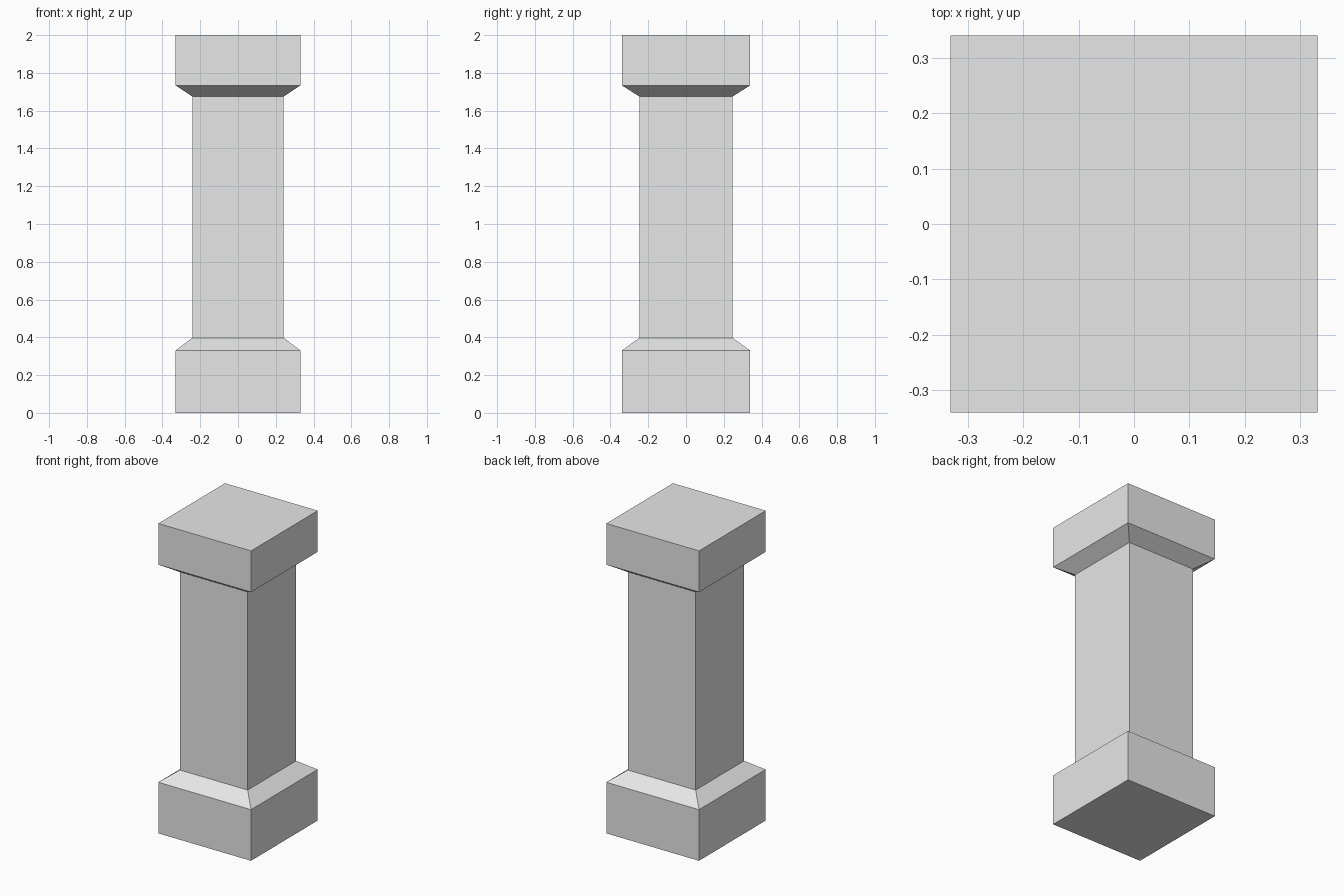
import bpy

cube = bpy.data.objects.get("Cube")
if cube:
    bpy.data.objects.remove(cube, do_unlink=True)

stone = bpy.data.materials.new("light_grey_stone")
stone.use_nodes = True
colour = (0.8, 0.8, 0.8, 1)
stone.diffuse_color = colour
stone.node_tree.nodes["Principled BSDF"].inputs["Base Color"].default_value = colour

# Half width and half depth of the wide blocks and of the shaft
BLOCK = (0.331, 0.34)
SHAFT = (0.242, 0.247)

# Square pillar outline from bottom to top: base, slope, shaft, slope, capital
PROFILE = [(BLOCK, 0), (BLOCK, 0.33), (SHAFT, 0.397),
           (SHAFT, 1.675), (BLOCK, 1.734), (BLOCK, 2)]
CORNERS = [(-1, -1), (1, -1), (1, 1), (-1, 1)]


def loft(name, profile):
    """Join rectangular rings into one closed, flat-shaded solid."""
    verts = [(sx * hx, sy * hy, z)
             for (hx, hy), z in profile for sx, sy in CORNERS]
    n = len(CORNERS)
    faces = [tuple(reversed(range(n))), tuple(range(len(verts) - n, len(verts)))]
    for ring in range(len(profile) - 1):
        low, high = ring * n, (ring + 1) * n
        for i in range(n):
            j = (i + 1) % n
            faces.append((low + i, low + j, high + j, high + i))
    mesh = bpy.data.meshes.new(name)
    mesh.from_pydata(verts, [], faces)
    mesh.materials.append(stone)
    obj = bpy.data.objects.new(name, mesh)
    bpy.context.collection.objects.link(obj)
    return obj


loft("pillar", PROFILE)
